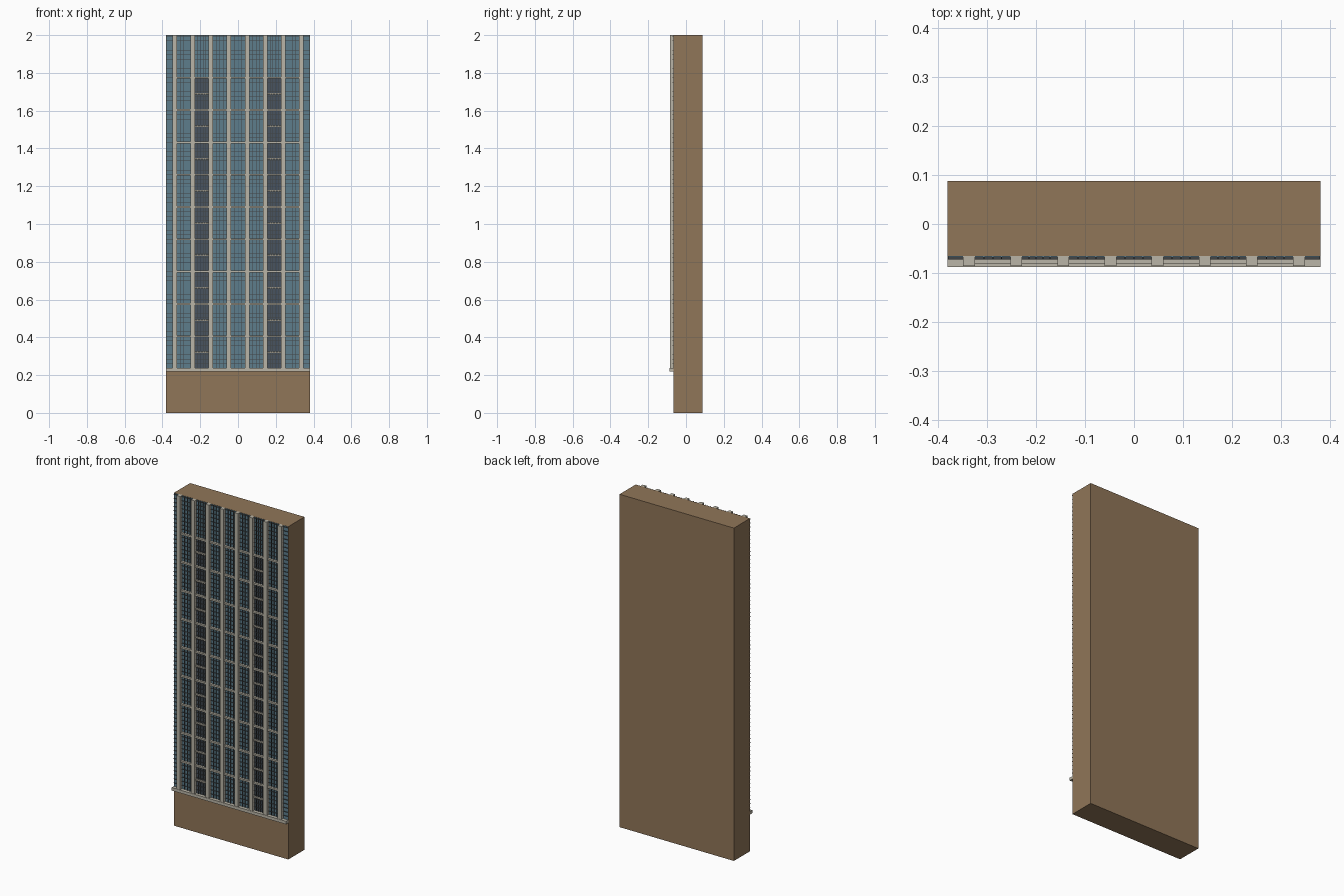
import bpy, bmesh
from mathutils import Vector

old = bpy.data.objects.get("Cube")
if old:
    bpy.data.objects.remove(old, do_unlink=True)


def material(name, rgb):
    m = bpy.data.materials.new(name)
    m.use_nodes = True
    color = (*rgb, 1)
    m.diffuse_color = color
    bsdf = m.node_tree.nodes["Principled BSDF"]
    bsdf.inputs["Base Color"].default_value = color
    bsdf.inputs["Roughness"].default_value = 0.8
    return m


BRICK = material("brown brick", (0.28, 0.18, 0.098))
STONE = material("pale stone", (0.49, 0.46, 0.385))
BLUE = material("blue glass", (0.11, 0.205, 0.262))
DARK = material("dark glass", (0.065, 0.088, 0.115))
METAL = material("dark metal", (0.055, 0.06, 0.062))


def boxes(name, mat, items):
    """One object from boxes given as (x0, x1, y0, y1, z0, z1)."""
    bm = bmesh.new()
    for x0, x1, y0, y1, z0, z1 in items:
        lo, hi = Vector((x0, y0, z0)), Vector((x1, y1, z1))
        verts = bmesh.ops.create_cube(bm, size=1)["verts"]
        bmesh.ops.scale(bm, vec=hi - lo, verts=verts)
        bmesh.ops.translate(bm, vec=(lo + hi) / 2, verts=verts)
    mesh = bpy.data.meshes.new(name)
    bm.to_mesh(mesh)
    bm.free()
    mesh.materials.append(mat)
    obj = bpy.data.objects.new(name, mesh)
    bpy.context.collection.objects.link(obj)


HALF, WALL, BACK, TOP = 0.38, -0.065, 0.088, 2.0
PITCH, PIER = 0.096, 0.024
BASE, FLOOR, FLOORS = 0.235, 0.171, 9
CROWN = BASE + FLOOR * FLOORS
GLASS, BAR, IN = WALL - 0.002, WALL - 0.007, WALL + 0.004

# Main block, ledge and vertical piers
boxes("main_block", BRICK, [(-HALF, HALF, WALL, BACK, 0, TOP)])
boxes("base_ledge", STONE, [(-HALF, HALF, -0.088, IN, 0.22, 0.238)])
pier_x = [(i - 3.5) * PITCH for i in range(8)]
boxes("piers", STONE, [(x - PIER / 2, x + PIER / 2, -0.086, IN, BASE, TOP)
                       for x in pier_x])

# Glass bays between the piers, with narrow strips at both ends
half_bay = (PITCH - PIER) / 2
bays = [((i - 3) * PITCH - half_bay, (i - 3) * PITCH + half_bay, i in (1, 5))
        for i in range(7)]
edge = pier_x[-1] + PIER / 2
strips = [(-HALF + 0.001, -edge), (edge, HALF - 0.001)]

blue, dark, ledges, sills, uprights, slats = [], [], [], [], [], []
for x0, x1, is_dark in bays:
    (dark if is_dark else blue).append((x0, x1, GLASS, IN, BASE, CROWN))
    blue.append((x0, x1, GLASS, IN, CROWN, TOP - 0.001))
    for f in range(1, FLOORS + 1):
        z = BASE + f * FLOOR
        ledges.append((x0, x1, -0.081, IN, z - 0.005, z + 0.005))
        if is_dark:
            z -= FLOOR / 2
            sills.append((x0, x1, -0.077, IN, z - 0.004, z + 0.004))
    # Upright glazing bars
    columns = 5 if is_dark else 4
    for c in range(1, columns):
        x = x0 + (x1 - x0) * c / columns
        uprights.append((x - 0.0013, x + 0.0013, BAR, IN, BASE, TOP - 0.001))
blue += [(x0, x1, GLASS, IN, BASE, TOP - 0.001) for x0, x1 in strips]

# Thin horizontal glazing bars across every bay and strip
step = FLOOR / 7
for x0, x1 in strips + [b[:2] for b in bays]:
    z = BASE + step
    while z < TOP - 0.005:
        slats.append((x0, x1, BAR, IN, z - 0.001, z + 0.001))
        z += step

boxes("blue_windows", BLUE, blue)
boxes("dark_windows", DARK, dark)
boxes("floor_ledges", STONE, ledges)
boxes("half_floor_sills", STONE, sills)
boxes("upright_glazing_bars", METAL, uprights)
boxes("horizontal_glazing_bars", METAL, slats)
